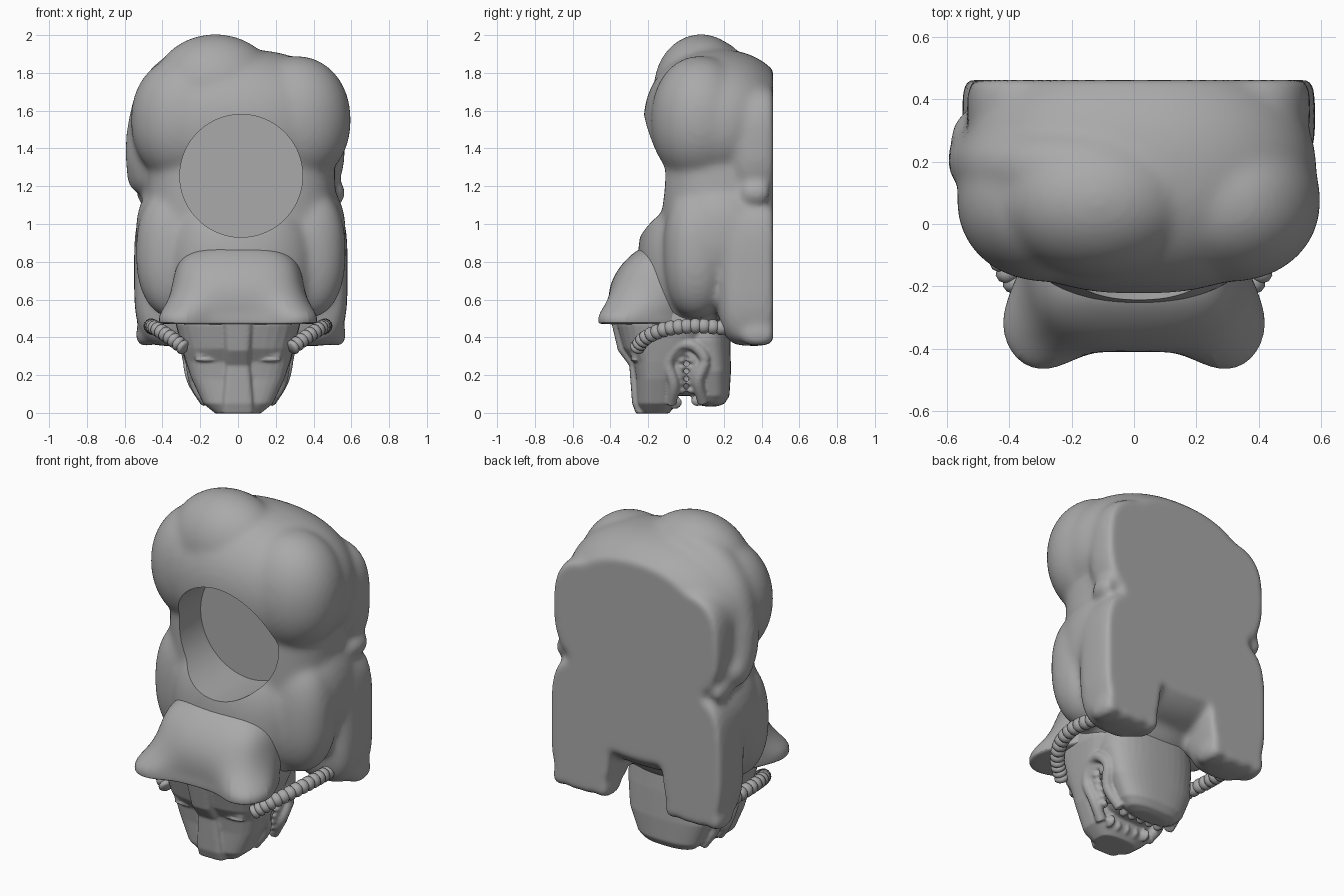
import bpy, bmesh, math
from mathutils import Vector

if "Cube" in bpy.data.objects:
    bpy.data.objects.remove(bpy.data.objects["Cube"])

CX = 0.015  # body is set slightly off the centre line
grey = bpy.data.materials.new("stone grey")
grey.diffuse_color = (0.40, 0.40, 0.40, 1)
grey.use_nodes = True
grey.node_tree.nodes["Principled BSDF"].inputs["Base Color"].default_value = grey.diffuse_color


# ---------- helpers ----------
def blob(bm, c, half, e=2.0, seg=64):
    """Rounded block: e = 2 is an ellipsoid, higher is boxier."""
    vs = bmesh.ops.create_uvsphere(bm, u_segments=seg, v_segments=seg // 2, radius=1)["verts"]
    for v in vs:
        p = v.co
        k = (abs(p.x) ** e + abs(p.y) ** e + abs(p.z) ** e) ** (-1 / e)
        v.co = Vector([c[i] + p[i] * k * half[i] for i in range(3)])


def loft(bm, rings):
    rows = [[bm.verts.new(p) for p in r] for r in rings]
    n = len(rows[0])
    faces = [bm.faces.new(rows[0]), bm.faces.new(rows[-1][::-1])]
    for a, b in zip(rows, rows[1:]):
        for i in range(n):
            j = (i + 1) % n
            faces.append(bm.faces.new((a[i], b[i], b[j], a[j])))
    bmesh.ops.recalc_face_normals(bm, faces=faces)


def spline(pts, k):
    pts = [Vector(p) for p in pts]
    ext = [2 * pts[0] - pts[1]] + pts + [2 * pts[-1] - pts[-2]]
    out = []
    for a, b, c, d in zip(ext, ext[1:], ext[2:], ext[3:]):
        for i in range(k):
            t = i / k
            out.append(0.5 * (2 * b + (c - a) * t + (2 * a - 5 * b + 4 * c - d) * t * t
                              + (3 * b - a - 3 * c + d) * t ** 3))
    return out + [pts[-1]]


def tube(bm, pts, radius, k=8, n=14):
    """Tube along a smooth path; radius is a function of the step index and share."""
    path = spline(pts, k)
    rings = []
    for i, p in enumerate(path):
        tan = path[min(i + 1, len(path) - 1)] - path[max(i - 1, 0)]
        q = tan.to_track_quat('Z', 'Y')
        r = radius(i, i / (len(path) - 1))
        rings.append([p + q @ Vector((r * math.cos(a), r * math.sin(a), 0))
                      for a in (2 * math.pi * j / n for j in range(n))])
    loft(bm, rings)


def sections(bm, rows, e=3.0, n=40):
    """Loft of rounded rectangles: rows of z, half width, front y, back y."""
    rings = []
    for z, w, f, b in rows:
        ring = []
        for j in range(n):
            a = 2 * math.pi * j / n
            c, s = math.cos(a), math.sin(a)
            k = (abs(c) ** e + abs(s) ** e) ** (-1 / e)
            ring.append((c * k * w, (f + b) / 2 + s * k * (b - f) / 2, z))
        rings.append(ring)
    loft(bm, rings)


def make(name, bm, steps=(), angle=40):
    """Steps: ('fuse', voxel), ('soften', iterations) or ('cut', cutter), in order."""
    me = bpy.data.meshes.new(name)
    bm.to_mesh(me)
    bm.free()
    me.materials.append(grey)
    ob = bpy.data.objects.new(name, me)
    bpy.context.collection.objects.link(ob)
    for kind, val in steps:
        if kind == 'fuse':
            m = ob.modifiers.new(kind, 'REMESH')
            m.mode, m.voxel_size = 'VOXEL', val
        elif kind == 'soften':
            m = ob.modifiers.new(kind, 'SMOOTH')
            m.factor, m.iterations = 0.5, val
        else:
            m = ob.modifiers.new(kind, 'BOOLEAN')
            m.operation, m.solver, m.object = 'DIFFERENCE', 'EXACT', val
    bpy.ops.object.select_all(action='DESELECT')
    ob.select_set(True)
    bpy.context.view_layer.objects.active = ob
    if ob.modifiers:
        bpy.ops.object.convert(target='MESH')
    bpy.ops.object.shade_smooth_by_angle(angle=math.radians(angle))
    return ob


# ---------- cutters: flat underside and round socket in the back ----------
bm = bmesh.new()
bmesh.ops.create_cube(bm, size=3)
bmesh.ops.translate(bm, verts=bm.verts, vec=(0, 0.461 + 1.5, 1))
floor_cut = make("floor_cutter", bm)
bm = bmesh.new()
loft(bm, [[(0.017 + 0.325 * math.cos(a), y, 1.255 + 0.325 * math.sin(a))
           for a in (2 * math.pi * j / 96 for j in range(96))] for y in (-1, 0.09)])
socket_cut = make("socket_cutter", bm)
for c in (floor_cut, socket_cut):
    c.hide_render = True

# ---------- crouching body with legs, paws and tail ----------
bm = bmesh.new()
blob(bm, (CX, 0.21, 1.16), (0.50, 0.36, 0.56), 2.9)          # belly
blob(bm, (CX, 0.17, 1.53), (0.57, 0.395, 0.395), 2.2)        # rump
blob(bm, (-0.12, 0.08, 1.72), (0.33, 0.25, 0.285))           # tail root
blob(bm, (CX, 0.19, 0.95), (0.555, 0.345, 0.41), 2.4)        # chest
blob(bm, (CX, 0.03, 0.79), (0.40, 0.285, 0.41), 2.3)         # neck
for s in (-1, 1):
    blob(bm, (CX + s * 0.29, 0.075, 1.55), (0.292, 0.26, 0.34), 2.1)    # thigh
    blob(bm, (CX + s * 0.275, 0.37, 1.43), (0.275, 0.165, 0.31), 2.9)   # hind leg
    blob(bm, (CX + s * 0.34, 0.055, 0.85), (0.215, 0.175, 0.35), 2.3)   # shoulder
    blob(bm, (CX + s * 0.365, 0.345, 0.745), (0.20, 0.18, 0.39), 3.5)   # foreleg
    for i in range(4):
        blob(bm, (CX + s * (0.23 + 0.092 * i), 0.38, 0.415), (0.052, 0.10, 0.065), 2.3, 16)
    for i in range(3):
        blob(bm, (CX + s * (0.37 + 0.07 * i), 0.37, 1.165), (0.042, 0.08, 0.06), 2.3, 16)
tube(bm, [(0.04, 0.18, 1.74), (-0.10, 0.17, 1.84), (-0.28, 0.18, 1.81), (-0.415, 0.19, 1.69),
          (-0.475, 0.195, 1.50), (-0.488, 0.21, 1.36), (-0.48, 0.25, 1.25)],
     lambda i, t: 0.13 - 0.025 * t, n=24)
blob(bm, (-0.482, 0.265, 1.255), (0.107, 0.115, 0.105))
make("body", bm, (('fuse', 0.014), ('soften', 18), ('cut', floor_cut),
                  ('fuse', 0.014), ('soften', 6), ('cut', socket_cut)))
for c in (floor_cut, socket_cut):
    bpy.data.objects.remove(c)

# ---------- head: muzzle, jaw, lips, teeth, eyes ----------
bm = bmesh.new()
sections(bm, [(-0.003, 0.12, -0.23, -0.09), (0.05, 0.185, -0.26, -0.05), (0.18, 0.245, -0.265, -0.04),
              (0.27, 0.275, -0.28, 0.0), (0.34, 0.295, -0.33, 0.1), (0.47, 0.33, -0.37, 0.18),
              (0.62, 0.32, -0.30, 0.2)])
sections(bm, [(0.035, 0.10, 0.09, 0.17), (0.05, 0.16, 0.07, 0.205), (0.09, 0.20, 0.05, 0.23),
              (0.22, 0.255, 0.03, 0.238), (0.38, 0.285, -0.05, 0.235), (0.62, 0.28, -0.05, 0.22)], 2.5)
blob(bm, (0, 0.0, 0.27), (0.19, 0.15, 0.18), 3)              # mouth lining
sections(bm, [(-0.003, 0.085, -0.265, -0.1), (0.05, 0.085, -0.285, -0.1), (0.25, 0.068, -0.30, -0.1),
              (0.33, 0.07, -0.36, -0.1), (0.50, 0.085, -0.40, -0.1)], 6)  # nose ridge
for s in (-1, 1):
    lip = [(0.16, -0.08, 0.05), (0.225, -0.065, 0.15), (0.25, -0.095, 0.27), (0.27, -0.04, 0.355),
           (0.275, 0.04, 0.355), (0.265, 0.10, 0.28), (0.24, 0.065, 0.17), (0.17, 0.09, 0.055)]
    tube(bm, [(s * x, y, z) for x, y, z in lip], lambda i, t: 0.03)
    gum = [(0.18, -0.03, 0.11), (0.225, -0.03, 0.2), (0.235, -0.045, 0.27), (0.245, 0, 0.315),
           (0.245, 0.05, 0.27), (0.225, 0.03, 0.2), (0.18, 0.04, 0.11)]
    tube(bm, [(s * x, y, z) for x, y, z in gum], lambda i, t: 0.016, 6, 10)
    for i in range(5):
        for y in (-0.025, 0.03):
            blob(bm, (s * (0.19 + 0.012 * i), y, 0.12 + 0.04 * i), (0.025, 0.024, 0.019), 2, 12)
    # eyelids and eye
    for z, h in ((0.308, 0.011), (0.294, 0.007), (0.281, 0.011)):
        blob(bm, (s * 0.165, -0.268, z), (0.065, 0.026 if h > 0.008 else 0.02, h), 2, 16)
for x in (-0.12, -0.06, 0, 0.06, 0.12):                      # front teeth
    blob(bm, (x, -0.06 - 0.02 * (abs(x) < 0.1), 0.055), (0.022, 0.04, 0.035), 2, 12)
    blob(bm, (x, 0.06, 0.065), (0.022, 0.035, 0.03), 2, 12)
make("head", bm, (('fuse', 0.008), ('soften', 3)), 60)

# ---------- hood with a two-lobed brim ----------
half = [(0.20, 0.10), (0.34, -0.08), (0.39, -0.20), (0.435, -0.32), (0.385, -0.445),
        (0.275, -0.48), (0.16, -0.415), (0.07, -0.405)]
brim = half + [(-x, y) for x, y in reversed(half)]
inner = [(0.20, 0.10), (0.30, 0.02), (0.335, -0.10), (0.33, -0.22), (0.295, -0.33),
         (0.22, -0.385), (0.13, -0.405), (0.05, -0.41)]
dome = inner + [(-x, y) for x, y in reversed(inner)]
rings = []
# rows of height, brim-to-dome share, width scale, depth scale
for z, t, kx, ky in ((0.468, 0, 0.97, 0.97), (0.475, 0, 1, 1), (0.51, 0, 1, 1), (0.54, 0.15, 1, 1),
                     (0.60, 0.65, 1.02, 1.01), (0.68, 1, 1.05, 0.98), (0.77, 1, 1.0, 0.84),
                     (0.845, 1, 0.85, 0.62), (0.885, 1, 0.50, 0.42)):
    rings.append([((a[0] + (b[0] - a[0]) * t) * kx, -0.08 + (a[1] + (b[1] - a[1]) * t + 0.08) * ky, z)
                  for a, b in zip(brim, dome)])
bm = bmesh.new()
loft(bm, rings)
hood = make("hood", bm)
hood.modifiers.new("round", 'SUBSURF').levels = 2
hood.modifiers["round"].render_levels = 2

# ---------- ribbed cords from the cheeks to the shoulders ----------
for s, side in ((-1, "left"), (1, "right")):
    bm = bmesh.new()
    cord = [(0.28, -0.265, 0.34), (0.36, -0.21, 0.40), (0.43, -0.10, 0.445),
            (0.46, 0.05, 0.46), (0.45, 0.21, 0.45)]
    tube(bm, [(s * x, y, z) for x, y, z in cord],
         lambda i, t: 0.040 if i % 4 else 0.031, 14, 14)
    make(side + "_cord", bm, angle=50)
